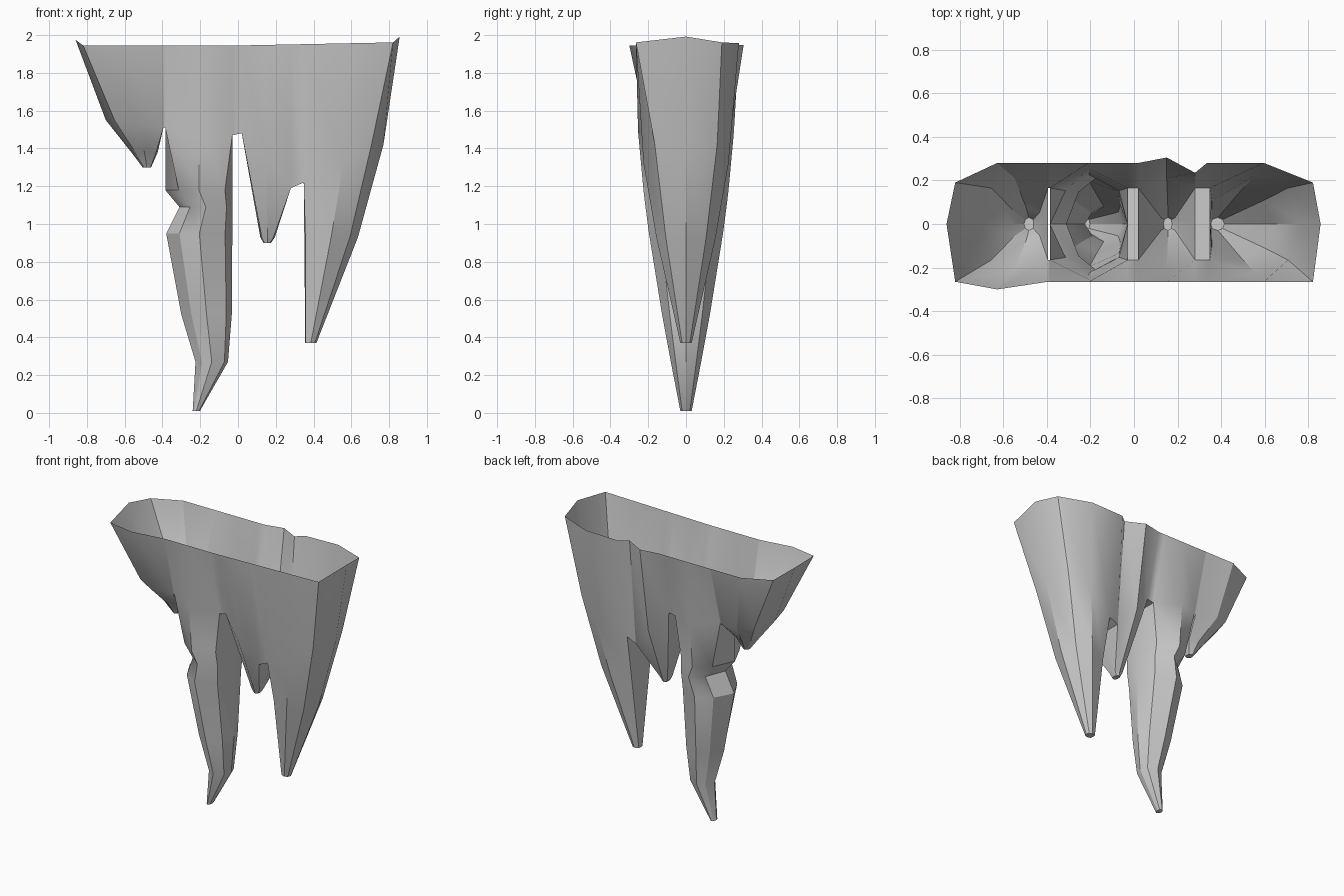
import bpy, bmesh
from math import sin, pi

if "Cube" in bpy.data.objects:
    bpy.data.objects.remove(bpy.data.objects["Cube"])

TOP = 1.945
bm = bmesh.new()


# Rim back edge: straight, with a small bump and notch, chamfered outer corners
def rim_back(x):
    if abs(x) > .7:
        return .19
    return .28 + (.025 if abs(x - .15) < .03 else -.045 if abs(x - .28) < .02 else 0)


# Eight-column loop; cols are x and z of left, left corner, middle, right corner, right
def loop(xs, zs, front, back):
    order = (0, 1, 2, 3, 4, 3, 2, 1)
    ys = (0, *[-y for y in front], 0, *back[::-1])
    return [bm.verts.new((xs[c], y, zs[c])) for c, y in zip(order, ys)]


# Open top rim of one icicle
def rim_loop(xl, xr, open_left, open_right):
    cl = xl if open_left else xl + .04
    cr = xr if open_right else xr - .035
    xs = (xl, cl, (xl + xr) / 2, cr, xr)
    zs = [TOP + .02 * max(x, 0) + (.03 if abs(x) > .84 else 0) for x in xs]
    front = (.265, .265 if open_left else .3, .265)
    return loop(xs, zs, front, [rim_back(x) for x in xs[1:4]])


# Lower rings: depth swells from tip to rim along a sine curve
def body_loop(zl, zr, xl, xr, tip, inset_l, inset_r, crotch=False):
    z, w = (zl + zr) / 2, xr - xl
    mid = .03 + .24 * sin(pi / 2 * (z - tip) / (TOP - tip))
    corner = .68 * mid
    if crotch:
        mid, corner = max(mid, .21), .165
    xs = (xl, xl + inset_l * w, (xl + xr) / 2, xr - inset_r * w, xr)
    depth = (corner, mid, corner)
    return loop(xs, (zl, zl, z, zr, zr), depth, depth)


# Icicle: loft of rim, crotch ring and lower rings; sides facing a neighbour
# stay open between rim and crotch
def icicle(rim, crotch, lower, inset, open_left, open_right):
    tip = lower[-1][0]
    rings = [rim_loop(*rim, open_left, open_right)]
    rings.append(body_loop(*crotch, tip, 0 if open_left else inset[0],
                           0 if open_right else inset[1], True))
    rings += [body_loop(z, z, xl, xr, tip, *inset) for z, xl, xr in lower]
    skip = ((0, 7) if open_left else ()) + ((3, 4) if open_right else ())
    for i, (a, b) in enumerate(zip(rings, rings[1:])):
        for j in range(8):
            if i or j not in skip:
                k = (j + 1) % 8
                bm.faces.new((a[j], b[j], b[k], a[k]))
    bm.faces.new(rings[-1][::-1])
    return rings


short_left = icicle((-.86, -.395), (1.55, 1.51, -.70, -.395),
                    [(1.38, -.565, -.425), (1.30, -.505, -.46)],
                    (.15, .06), False, True)

# Long icicle with a notch in its left side and a bent tip
long_knotted = icicle((-.385, -.03), (1.51, 1.47, -.385, -.03),
                      [(1.18, -.385, -.03), (1.09, -.31, -.03), (.95, -.38, -.03),
                       (.52, -.30, -.033), (.27, -.225, -.053), (.01, -.24, -.202)],
                      (.2, .11), True, True)

short_middle = icicle((.02, .28), (1.48, 1.19, .02, .28),
                      [(.93, .118, .195), (.90, .135, .175)],
                      (.1, .1), True, True)

wide_right = icicle((.335, .856), (1.22, 1.42, .348, .77),
                    [(.93, .351, .635), (.37, .356, .415)],
                    (.02, .15), True, False)

# Panels and ceilings joining neighbours
parts = [short_left, long_knotted, short_middle, wide_right]
for i, (p, q) in enumerate(zip(parts, parts[1:])):
    (a, b), (c, d) = p[:2], q[:2]
    bm.faces.new((a[3], b[3], d[1], c[1]))
    bm.faces.new((c[7], d[7], b[5], a[5]))
    if i:
        bm.faces.new((b[3], b[4], d[0], d[1]))
        bm.faces.new((b[4], b[5], d[7], d[0]))

# Drop unused rim points on the open sides
bmesh.ops.delete(bm, geom=[v for v in bm.verts if not v.link_faces], context='VERTS')

mesh = bpy.data.meshes.new("icicle_cluster")
bm.to_mesh(mesh)
bm.free()
obj = bpy.data.objects.new("icicle_cluster", mesh)
bpy.context.collection.objects.link(obj)
bpy.context.view_layer.objects.active = obj
obj.select_set(True)
bpy.ops.object.shade_smooth_by_angle()
